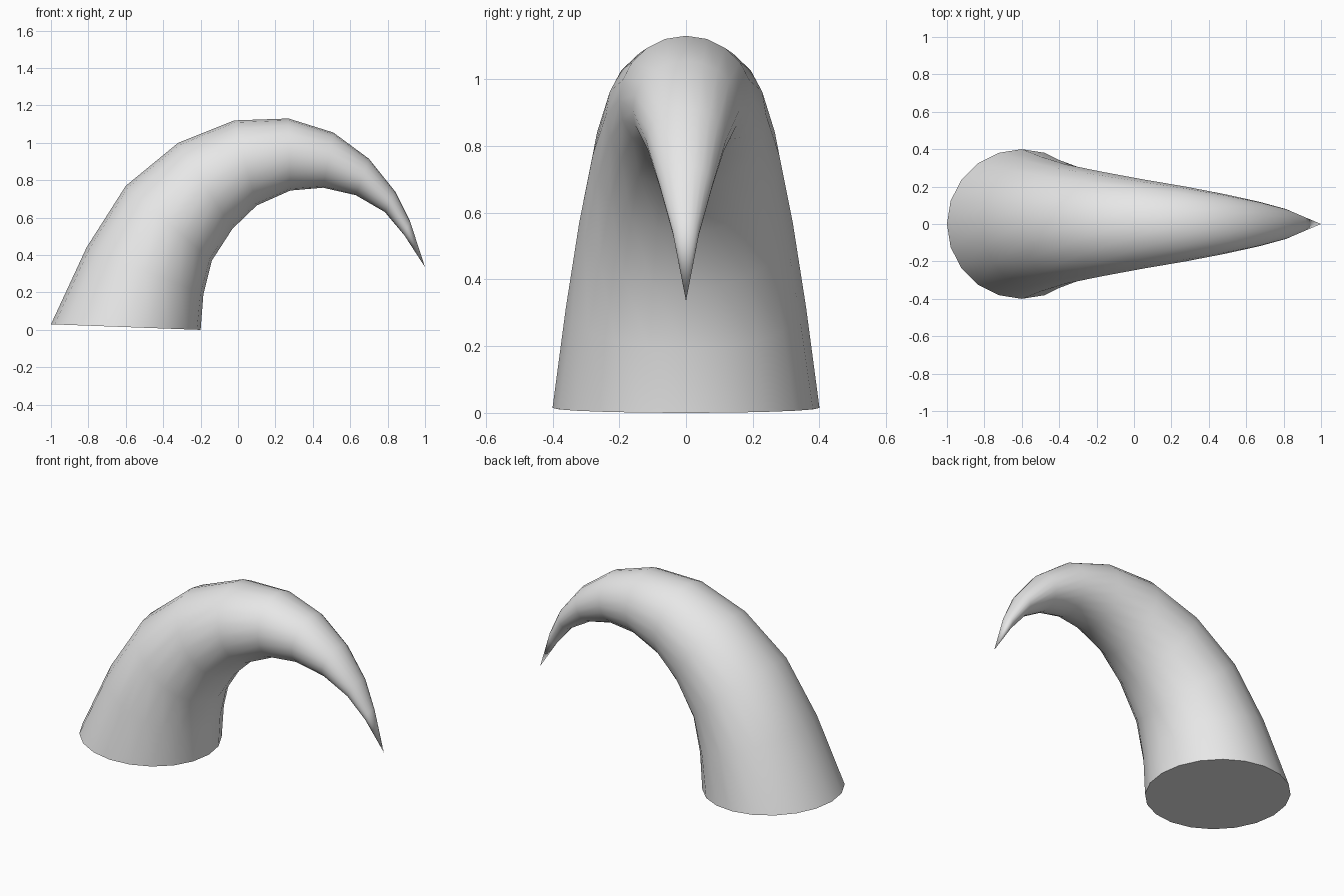
import bpy, bmesh
from math import cos, sin, pi, radians
from mathutils import Vector

cube = bpy.data.objects.get("Cube")
if cube:
    bpy.data.objects.remove(cube, do_unlink=True)

SIDES = 20
BASE_RADIUS = 0.4

# Outer and inner edge of each ring in the x-z plane, from base to tip
outer = [(-1, .03), (-.81, .44), (-.6, .77), (-.32, 1.0), (-.02, 1.12),
         (.27, 1.13), (.51, 1.055), (.7, .915), (.84, .74), (.92, .58)]
inner = [(-.2, 0), (-.185, .19), (-.14, .37), (-.03, .54), (.1, .665),
         (.28, .745), (.455, .76), (.63, .72), (.785, .63), (.89, .505)]
TIP = (1, 0, .335)

bone = bpy.data.materials.new("light grey")
bone.use_nodes = True
bone.diffuse_color = (.8, .8, .8, 1)
bone.node_tree.nodes["Principled BSDF"].inputs["Base Color"].default_value = (.8, .8, .8, 1)

# Rings taper evenly towards the tip
bm = bmesh.new()
rings = []
for i, (o, n) in enumerate(zip(outer, inner)):
    a, b = Vector((o[0], 0, o[1])), Vector((n[0], 0, n[1]))
    centre, half = (a + b) / 2, (a - b) / 2
    side = Vector((0, BASE_RADIUS * (1 - i / len(outer)), 0))
    rings.append([bm.verts.new(centre + half * cos(2 * pi * k / SIDES)
                               + side * sin(2 * pi * k / SIDES))
                  for k in range(SIDES)])

# Skin between rings, pointed tip and flat base cap
tip = bm.verts.new(TIP)
for k in range(SIDES):
    j = (k + 1) % SIDES
    for low, high in zip(rings, rings[1:]):
        bm.faces.new((low[k], low[j], high[j], high[k]))
    bm.faces.new((rings[-1][k], rings[-1][j], tip))
bm.faces.new(rings[0])
bmesh.ops.recalc_face_normals(bm, faces=bm.faces)

mesh = bpy.data.meshes.new("horn")
bm.to_mesh(mesh)
bm.free()
mesh.materials.append(bone)
horn = bpy.data.objects.new("horn", mesh)
bpy.context.collection.objects.link(horn)

# Smooth skin with a crisp base rim
bpy.ops.object.select_all(action='DESELECT')
horn.select_set(True)
bpy.context.view_layer.objects.active = horn
bpy.ops.object.shade_smooth_by_angle(angle=radians(50))
